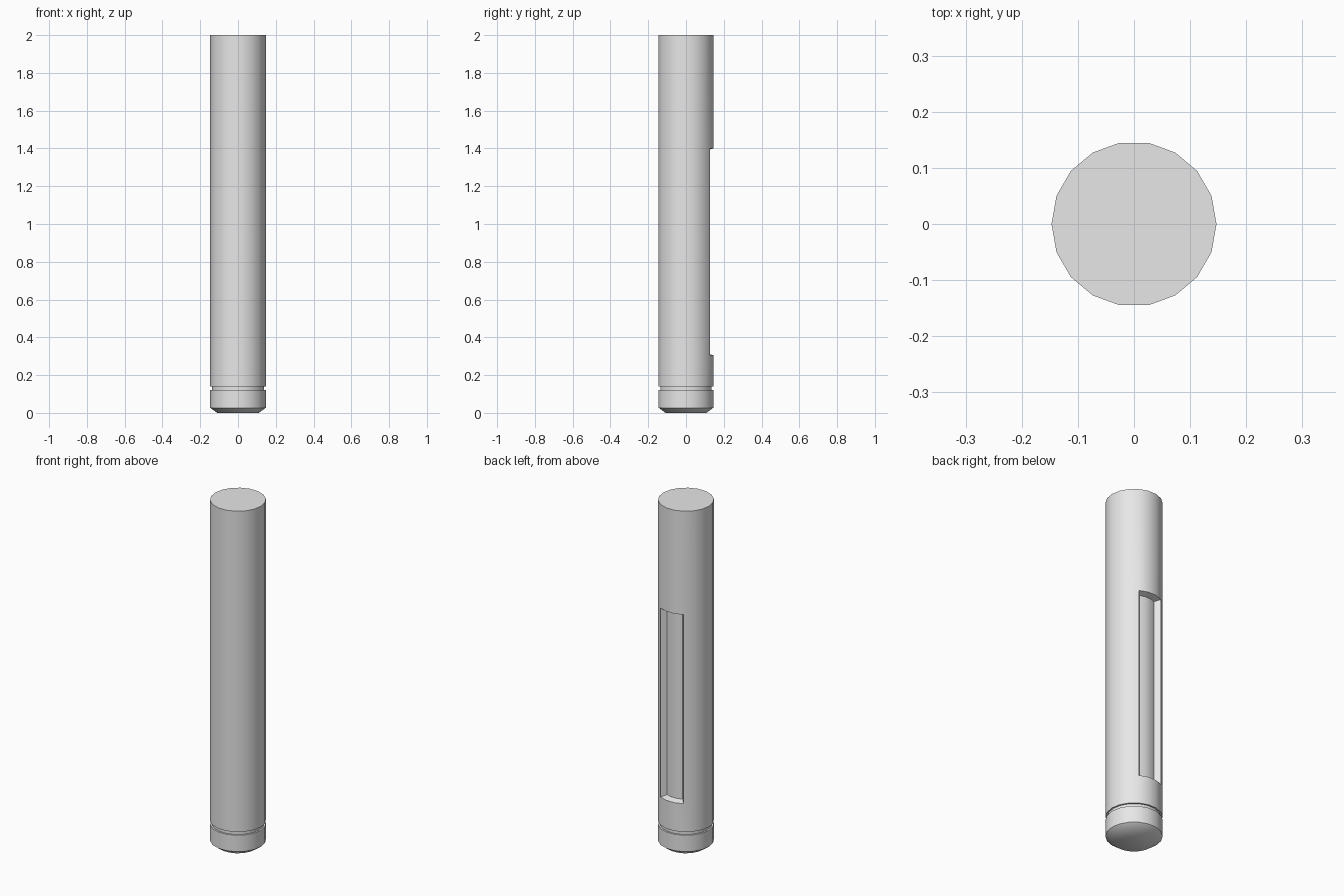
import bpy
import bmesh
import math

SIDES = 18
RADIUS = 0.147
SLOT_LOW, SLOT_HIGH = 0.305, 1.40
SLOT_FLOOR_RADIUS = 0.113

if "Cube" in bpy.data.objects:
    bpy.data.objects.remove(bpy.data.objects["Cube"], do_unlink=True)

# Plain grey metal
metal = bpy.data.materials.new("light_grey_metal")
metal.use_nodes = True
grey = (0.8, 0.8, 0.8, 1.0)
metal.diffuse_color = grey
metal.node_tree.nodes["Principled BSDF"].inputs["Base Color"].default_value = grey

# Profile from the bottom up as (radius, height): chamfer, groove, slot limits, top
profile = [
    (0.11, 0.0), (RADIUS, 0.027),
    (RADIUS, 0.122), (0.138, 0.122), (0.138, 0.141), (RADIUS, 0.141),
    (RADIUS, SLOT_LOW), (RADIUS, SLOT_HIGH), (RADIUS, 2.0),
]

# Turn the profile into a closed pin
bm = bmesh.new()
rings = []
for radius, z in profile:
    ring = []
    for i in range(SIDES):
        angle = math.tau * i / SIDES
        ring.append(bm.verts.new((radius * math.cos(angle), radius * math.sin(angle), z)))
    rings.append(ring)
for low, high in zip(rings, rings[1:]):
    for i in range(SIDES):
        j = (i + 1) % SIDES
        bm.faces.new((low[i], low[j], high[j], high[i]))
bm.faces.new(reversed(rings[0]))
bm.faces.new(rings[-1])
bm.normal_update()


# Long slot sunk into the three back facets
def in_slot(face):
    c = face.calc_center_median()
    return SLOT_LOW < c.z < SLOT_HIGH and c.y > 0 and abs(c.x) < RADIUS / 2


slot = [f for f in bm.faces if in_slot(f)]
bmesh.ops.inset_region(bm, faces=slot, thickness=0.01, use_even_offset=True)
for v in {v for f in slot for v in f.verts}:
    scale = SLOT_FLOOR_RADIUS / math.hypot(v.co.x, v.co.y)
    v.co.x *= scale
    v.co.y *= scale
bmesh.ops.recalc_face_normals(bm, faces=bm.faces)

mesh = bpy.data.meshes.new("slotted_pin")
bm.to_mesh(mesh)
bm.free()
mesh.materials.append(metal)
pin = bpy.data.objects.new("slotted_pin", mesh)
bpy.context.collection.objects.link(pin)

# Smooth the round sides and keep rims sharp
bpy.ops.object.select_all(action="DESELECT")
pin.select_set(True)
bpy.context.view_layer.objects.active = pin
bpy.ops.object.shade_smooth_by_angle(angle=math.radians(45))
